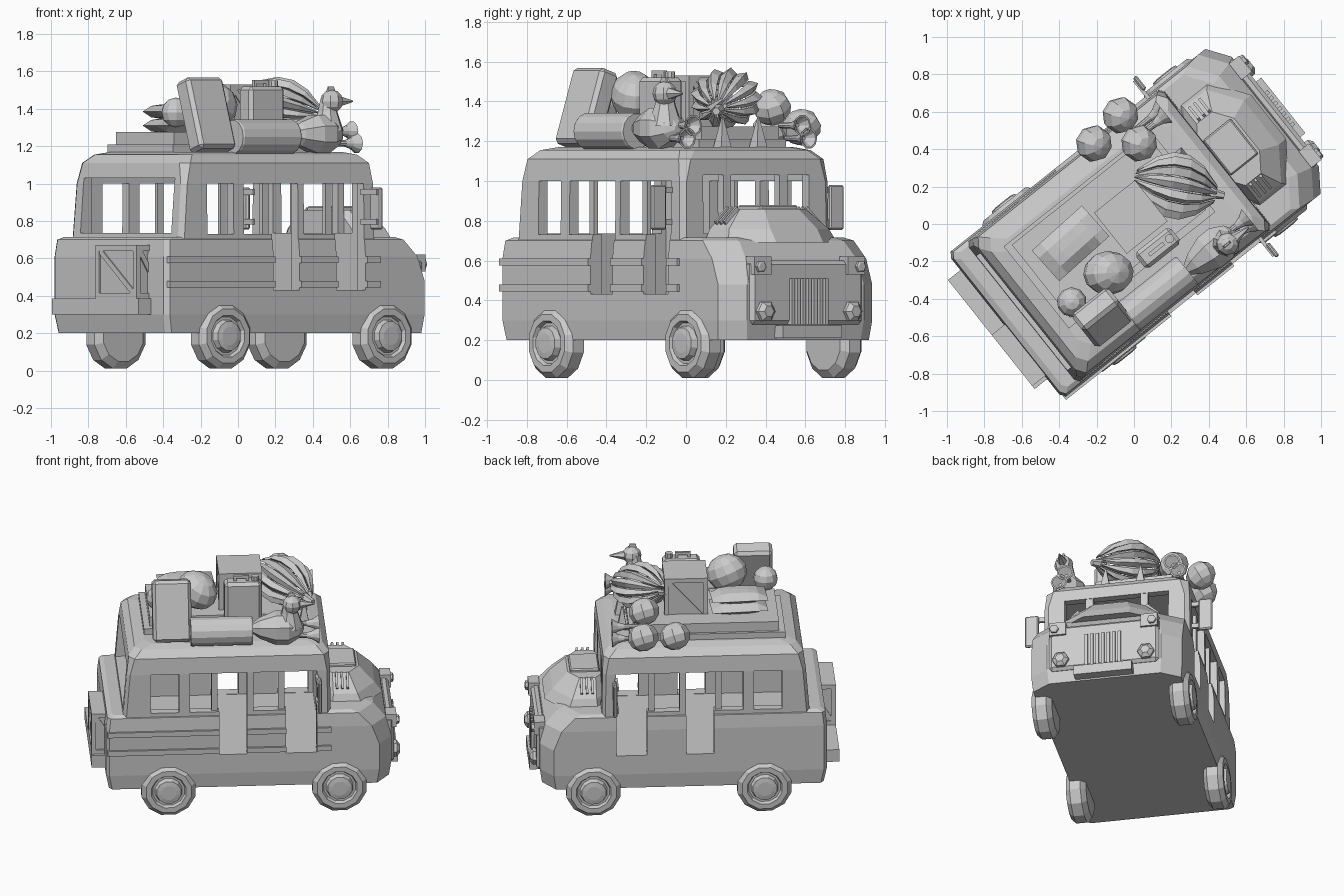
import bpy, bmesh, math
from mathutils import Matrix, Vector, Euler

if "Cube" in bpy.data.objects:
    bpy.data.objects.remove(bpy.data.objects["Cube"])

HEADING = math.radians(38.5)   # whole van is turned; parts are built with x = forward, y = left


def add(name, bm, loc=(0, 0, 0), rot=(0, 0, 0), scale=(1, 1, 1)):
    bmesh.ops.recalc_face_normals(bm, faces=bm.faces)
    me = bpy.data.meshes.new(name)
    bm.to_mesh(me)
    bm.free()
    o = bpy.data.objects.new(name, me)
    bpy.context.collection.objects.link(o)
    o.matrix_world = Matrix.LocRotScale(Vector(loc), Euler(rot), Vector(scale))
    return o


def block(name, size, loc, rot=(0, 0, 0), bevel=0.0, taper=1.0):
    bm = bmesh.new()
    bmesh.ops.create_cube(bm, size=1)
    for v in bm.verts:
        k = taper if v.co.z > 0 else 1
        v.co = Vector((v.co.x * size[0] * k, v.co.y * size[1] * k, v.co.z * size[2]))
    if bevel:
        bmesh.ops.bevel(bm, geom=bm.edges[:], offset=bevel, segments=1, affect='EDGES')
    return add(name, bm, loc, rot)


def box(name, x0, x1, y0, y1, z0, z1, **k):
    return block(name, (x1 - x0, y1 - y0, z1 - z0), ((x0 + x1) / 2, (y0 + y1) / 2, (z0 + z1) / 2), **k)


def skin(bm, rings):
    rows = [[bm.verts.new(p) for p in r] for r in rings]
    for a, b in zip(rows, rows[1:]):
        for i in range(len(a)):
            j = (i + 1) % len(a)
            bm.faces.new((a[i], a[j], b[j], b[i]))
    bm.faces.new(rows[0])
    bm.faces.new(rows[-1])


def lathe(name, profile, n, loc, rot=(0, 0, 0), scale=(1, 1, 1)):
    bm = bmesh.new()
    skin(bm, [[(r * math.cos(t), r * math.sin(t), h) for t in
               [2 * math.pi * (i + .5) / n for i in range(n)]] for r, h in profile])
    return add(name, bm, loc, rot, scale)


def loft(name, rings):
    # each ring: height, rear, front, half width, rear chamfer, front chamfer
    bm = bmesh.new()
    out = []
    for z, r, f, w, cr, cf in rings:
        half = [(r, w - cr), (r + cr * .7, w), (f - cf * .7, w), (f, w - cf)]
        out.append([(x, y, z) for x, y in half] + [(x, -y, z) for x, y in reversed(half)])
    skin(bm, out)
    return add(name, bm)


def ball(name, r, loc, scale=(1, 1, 1), n=10, rot=(0, 0, 0)):
    bm = bmesh.new()
    bmesh.ops.create_uvsphere(bm, u_segments=n, v_segments=6, radius=r)
    return add(name, bm, loc, rot, scale)


# Lower body, cabin with roof, side trim
body = loft("body", [(.2, -.86, .95, .485, .03, .12), (.3, -.88, .965, .495, .03, .12),
                     (.48, -.88, .965, .495, .03, .12), (.61, -.88, .93, .495, .03, .14),
                     (.70, -.87, .85, .485, .03, .15), (.715, -.84, .80, .46, .03, .14)])
cabin = loft("cabin", [(.69, -.77, .57, .48, .03, .03), (1.0, -.745, .565, .475, .03, .03),
                       (1.11, -.73, .56, .465, .05, .05), (1.155, -.69, .52, .42, .06, .06),
                       (1.17, -.62, .46, .36, .06, .06)])
trims = [box("side_trim", -.87, .57, -.51, -.485, z, z + .035) for z in (.445, .575)]

# Interior, windows and door openings cut through the shell
cuts = [(-.69, .51, -.42, .42, .43, 1.08),
        (-.9, -.6, -.39, .39, .735, 1.03), (.4, .7, -.34, .34, .735, 1.03),
        (-.59, -.41, -.7, .7, .73, 1.0), (-.34, .03, -.7, .7, .73, 1.0), (.07, .48, -.7, .7, .73, 1.0),
        (-.15, .028, -.7, .7, .432, .95), (.28, .478, -.7, .7, .432, .95)]
cutters = [box("cutter", *c) for c in cuts]
shell = [body, cabin] + trims
for o in shell:
    for c in cutters:
        m = o.modifiers.new("cut", 'BOOLEAN')
        m.operation, m.object, m.solver = 'DIFFERENCE', c, 'EXACT'
dg = bpy.context.evaluated_depsgraph_get()
baked = [bpy.data.meshes.new_from_object(o.evaluated_get(dg)) for o in shell]
for o, me in zip(shell, baked):
    o.modifiers.clear()
    o.data = me
for c in cutters:
    bpy.data.objects.remove(c)
for s in (-1, 1):
    for x in (-.18, .25):
        box("window_post", x - .02, x + .02, s * .45 - .012, s * .45 + .012, .71, 1.02)
    box("windscreen_post", .52, .56, s * .18 - .025, s * .18 + .025, .7, 1.05)

# Wheels with hub
for x in (-.477, .625):
    for s in (-1, 1):
        lathe("wheel", [(.14, -.07), (.18, -.04), (.18, .03), (.15, .06), (.115, .06), (.105, .04),
                        (.09, .04), (.08, .07), (.05, .075)], 12, (x, s * .455, .185), (-s * math.pi / 2, 0, 0))

# Hood dome, hatch and louvres
loft("hood_dome", [(.69, .56, .92, .35, .04, .2), (.76, .56, .87, .32, .05, .17), (.86, .56, .77, .21, .05, .1)])
block("hood_hatch", (.19, .24, .03), (.66, 0, .865), bevel=.008)
for s in (-1, 1):
    for i in range(3):
        block("louvre", (.015, .11, .025), (.62 + i * .035, s * .26, .825), (-s * .75, 0, 0))

# Front plate, grille, lamps, bumper
box("front_plate", .92, .985, -.36, .36, .28, .6, bevel=.02)
box("front_bumper", .93, 1.02, -.19, .19, .21, .275)
for i in range(7):
    box("grille_bar", .97, 1.005, -.12 + i * .036, -.10 + i * .036, .28, .51)
for s in (-1, 1):
    lathe("headlight", [(.055, 0), (.055, .03), (.03, .05)], 6, (.975, s * .28, .345), (0, math.pi / 2, 0))
    box("signal_block", .93, 1.0, s * .3 - .055, s * .3 + .055, .53, .62)
    lathe("signal_lamp", [(.03, 0), (.03, .03), (.02, .035)], 6, (.985, s * .32, .57), (0, math.pi / 2, 0))
    # Mirrors on arms
    box("mirror", .48, .505, s * .57 - .045, s * .57 + .045, .755, .98, bevel=.008)
    for z in (.78, .94):
        box("mirror_arm", .47, .49, s * .53 - .07, s * .53 + .07, z, z + .03)


# Crates with frames and braces
def crate(name, sx, sy, sz, loc):
    block(name, (sx - .02, sy - .02, sz), loc)
    for k in range(4):
        w, d = ((sy, sx) if k % 2 == 0 else (sx, sy))
        turn = Matrix.Rotation(k * math.pi / 2, 4, 'Z')
        bars = [((.02, w, .03), (0, 0, sz / 2 - .015), 0), ((.02, w, .03), (0, 0, .015 - sz / 2), 0),
                ((.02, .03, sz), (0, w / 2 - .015, 0), 0), ((.02, .03, sz), (0, .015 - w / 2, 0), 0),
                ((.015, .03, math.hypot(w, sz) - .07), (0, 0, 0), math.atan2(w - .05, sz - .05))]
        for size, p, a in bars:
            b = block(name + "_slat", size, (p[0] + d / 2 - .01, p[1], p[2]), (a, 0, 0))
            b.matrix_world = Matrix.Translation(loc) @ turn @ b.matrix_world


box("rear_platform", -.965, -.82, -.36, .385, .3, .385)
crate("rear_crate", .2, .35, .285, (-.865, -.165, .528))
box("roof_rack", -.62, .38, -.22, .34, 1.15, 1.21)
box("roof_rack_top", -.58, .35, -.18, .32, 1.2, 1.275)
crate("roof_crate", .28, .28, .31, (.01, .04, 1.375))

# Fuel can
block("fuel_can", (.24, .11, .32), (.02, -.18, 1.36), bevel=.02)
box("fuel_can_handle", -.04, .06, -.19, -.17, 1.535, 1.555)
for x in (-.03, .05):
    box("handle_post", x - .01, x + .01, -.19, -.17, 1.5, 1.54)
lathe("fuel_can_cap", [(.025, 0), (.025, .05)], 8, (.1, -.18, 1.5))

# Suitcase, bedroll, sacks, round bundles
block("suitcase", (.25, .12, .4), (-.445, -.285, 1.365), (-.32, 0, 0), bevel=.02)
lathe("bedroll", [(.09, -.2), (.095, -.19), (.095, .19), (.09, .2)], 14, (-.13, -.37, 1.25), (0, math.pi / 2, 0))
for z in (1.31, 1.385):
    bm = bmesh.new()
    bmesh.ops.create_grid(bm, x_segments=6, y_segments=4, size=.5)
    top = [(v.co.x * .36, v.co.y * .22, (1 - (2 * v.co.x) ** 4) * (1 - (2 * v.co.y) ** 4) * .04) for v in bm.verts]
    for v, p in zip(bm.verts, top):
        v.co = p
    dup = bmesh.ops.duplicate(bm, geom=bm.faces[:])['geom']
    for v in [g for g in dup if isinstance(g, bmesh.types.BMVert)]:
        v.co.z *= -1
    bmesh.ops.remove_doubles(bm, verts=bm.verts, dist=.0005)
    add("sack", bm, (-.33, .13, z), (0, 0, .06))
ball("large_bundle", .14, (-.27, -.12, 1.43), (1, .85, .85), 12, (0, .5, -.6))
ball("small_bundle", .08, (-.52, -.12, 1.38))

# Melons on the left edge
for x, y, z in ((.305, .5, 1.27), (.1, .47, 1.26), (.29, .32, 1.37)):
    ball("melon", .1, (x, y, z), (1, 1, .9), 8, (.5, .3, 0))

# Banana bunch: tapering arcs round a spindle
for k in range(13):
    bm = bmesh.new()
    a = k * 2 * math.pi / 13
    rings = []
    for i in range(6):
        t = -1 + i * .4
        R, w = .045 + .105 * (1 - t * t), .006 + .027 * (1 - t * t)
        rings.append([(t * .22, R * math.cos(a) + w * math.cos(a + q), R * math.sin(a) + w * math.sin(a + q))
                      for q in (0, 1.57, 3.14, 4.71)])
    skin(bm, rings)
    add("banana", bm, (.30, .02, 1.415), (0, .2, -HEADING - .2), (1, 1, .85))
lathe("banana_stem", [(.03, 0), (.02, .08)], 6, (.42, -.12, 1.36), (0, 1.7, -HEADING - .2))

# Bird with tail and beak
lathe("bird_body", [(.02, -.19), (.07, -.12), (.11, -.02), (.11, .06), (.07, .13), (.02, .16)], 8,
      (.24, -.37, 1.265), (0, math.pi / 2, 0))
lathe("bird_neck", [(.09, 0), (.055, .1), (.04, .17)], 8, (.31, -.38, 1.28))
ball("bird_head", .062, (.325, -.395, 1.44), n=8)
lathe("bird_beak", [(.035, 0), (.004, .11)], 6, (.36, -.395, 1.44), (0, math.pi / 2, 0))
block("bird_comb", (.06, .015, .04), (.32, -.395, 1.5), taper=.6)

# Roof horns and spikes at the front
for s in (-1, 1):
    for dy, z in ((0, 1.28), (.04, 1.215)):
        lathe("horn", [(.015, -.14), (.018, -.04), (.03, 0), (.055, .04), (.045, .04), (.01, 0)], 10,
              (.46, s * (.35 + dy), z), (0, math.pi / 2, 0))
    lathe("roof_spike", [(.05, 0), (.004, .17)], 4, (.42, .015 + s * .115, 1.155))

# Turn the whole van to its heading
bpy.context.view_layer.update()
R = Matrix.Rotation(HEADING, 4, 'Z')
for o in bpy.context.scene.objects:
    o.matrix_world = R @ o.matrix_world
